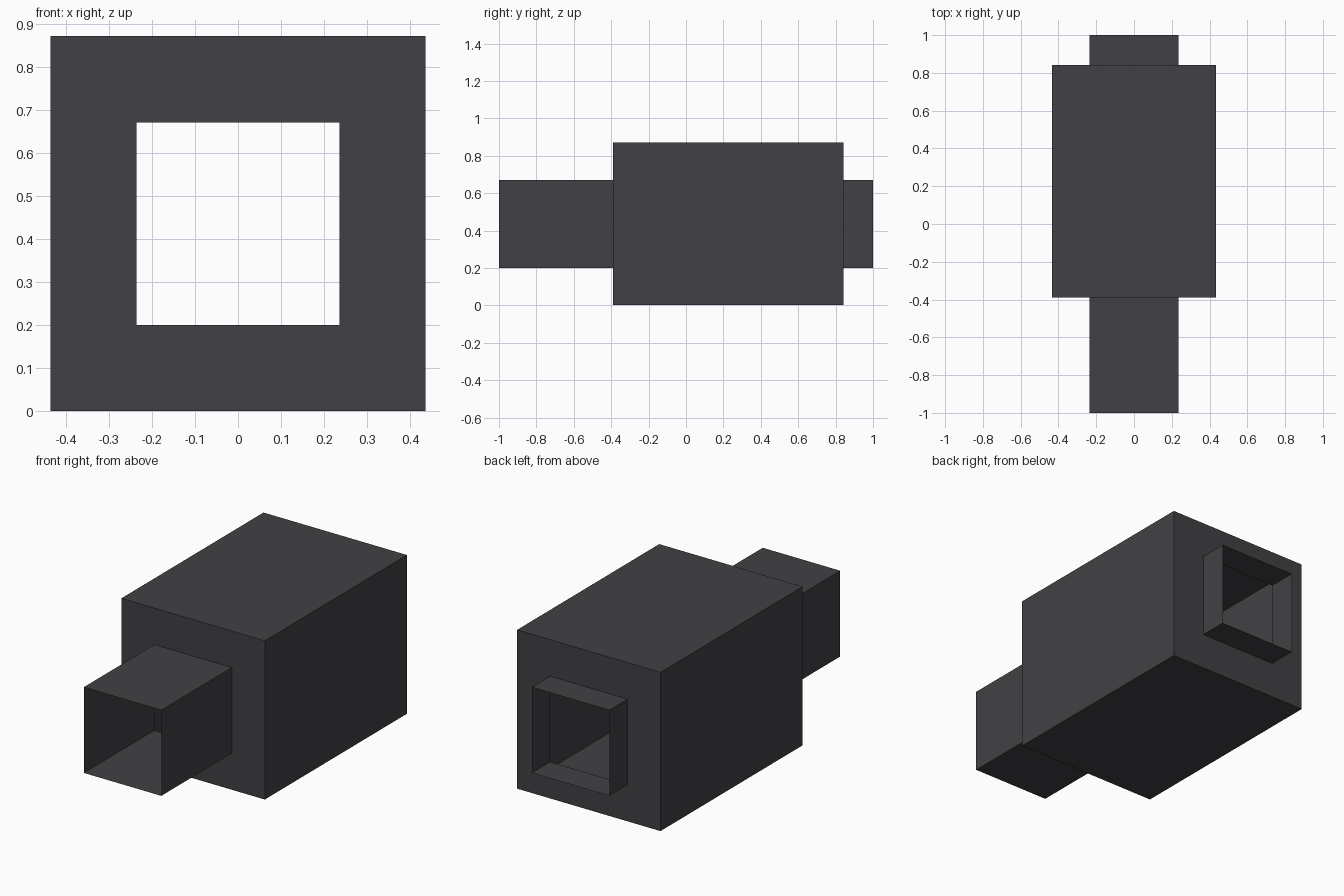
import bpy
import bmesh

if "Cube" in bpy.data.objects:
    bpy.data.objects.remove(bpy.data.objects["Cube"])

BIG, SMALL, CZ = 0.435, 0.235, 0.436   # half-widths and axis height
FRONT, BACK = -0.389, 0.842            # main body end faces

dark_grey = bpy.data.materials.new("dark_grey")
dark_grey.diffuse_color = (0.053, 0.051, 0.058, 1.0)
dark_grey.use_nodes = True
dark_grey.node_tree.nodes["Principled BSDF"].inputs["Base Color"].default_value = dark_grey.diffuse_color


def square_shell(name, sections):
    """Open thin-walled shell lofted through (y, half_width) square sections."""
    bm = bmesh.new()
    rings = []
    for y, h in sections:
        rings.append([bm.verts.new((sx * h, y, CZ + sz * h))
                      for sx, sz in ((-1, -1), (1, -1), (1, 1), (-1, 1))])
    for a, b in zip(rings, rings[1:]):
        for i in range(4):
            j = (i + 1) % 4
            bm.faces.new((a[i], a[j], b[j], b[i]))
    mesh = bpy.data.meshes.new(name)
    bm.to_mesh(mesh)
    bm.free()
    mesh.materials.append(dark_grey)
    obj = bpy.data.objects.new(name, mesh)
    bpy.context.collection.objects.link(obj)
    return obj


# Long square tube at the front
square_shell("front_tube", [(-1.0, SMALL), (FRONT, SMALL)])

# Hollow body with square openings in both end walls
square_shell("main_body", [(FRONT, SMALL), (FRONT, BIG), (BACK, BIG), (BACK, SMALL)])

# Short square tube at the back
square_shell("back_tube", [(BACK, SMALL), (1.0, SMALL)])
